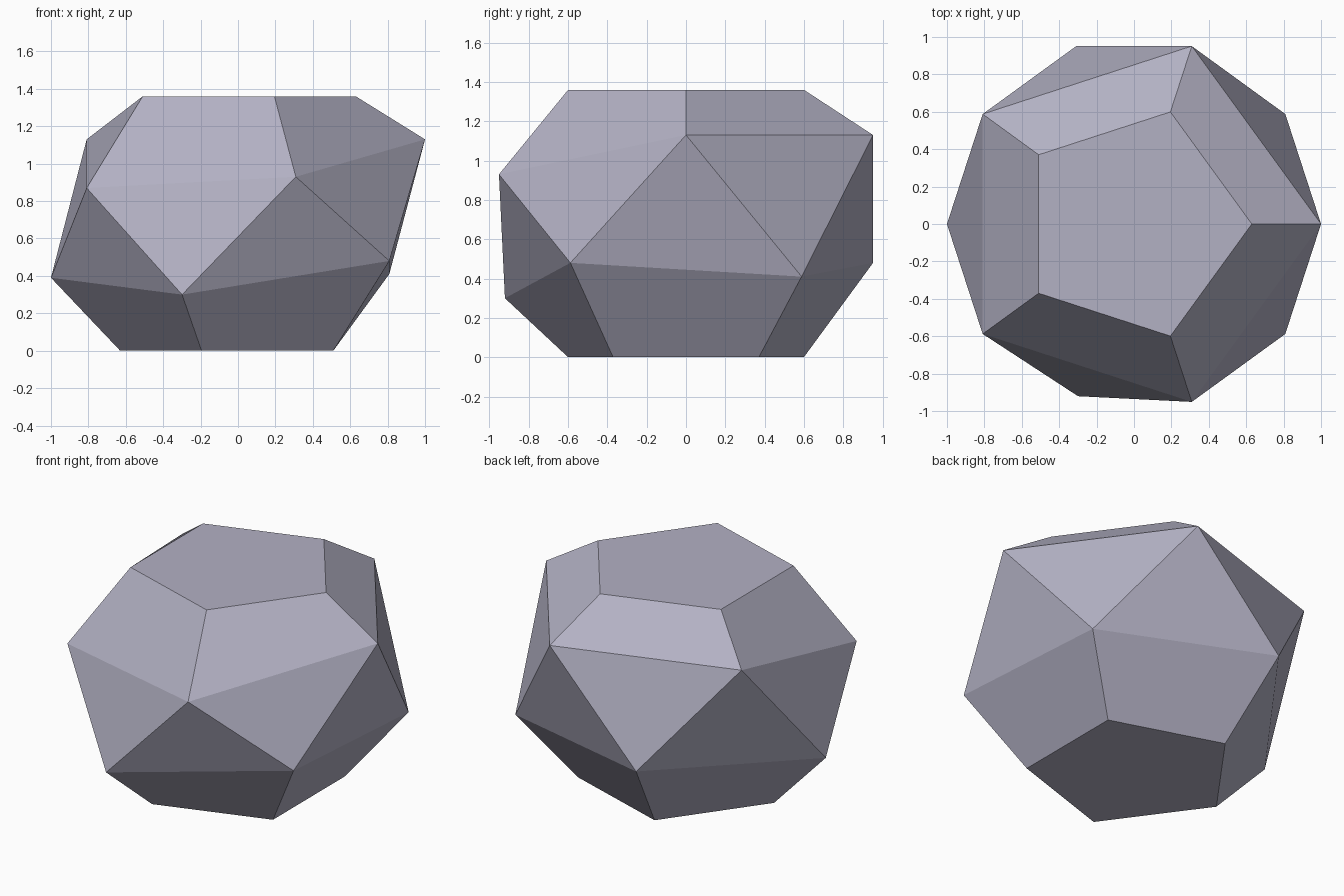
import bpy
import bmesh
from math import cos, sin, radians

default = bpy.data.objects.get("Cube")
if default:
    bpy.data.objects.remove(default, do_unlink=True)

HEIGHT = 1.36
CAP_RADIUS = 0.63


def ring(bm, start, radii, heights):
    """Five vertices spaced evenly around the z axis."""
    verts = []
    for i, (r, z) in enumerate(zip(radii, heights)):
        a = radians(start + 72 * i)
        verts.append(bm.verts.new((r * cos(a), r * sin(a), z)))
    return verts


bm = bmesh.new()

# Rings from bottom to top; the two middle rings have uneven heights
bottom = ring(bm, 36, [CAP_RADIUS] * 5, [0] * 5)
lower = ring(bm, 36, [1, 1, 1, 0.968, 1], [0.41, 0.48, 0.39, 0.30, 0.48])
upper = ring(bm, 0, [1] * 5, [1.13, 1.13, 1.13, 0.87, 0.93])
top = ring(bm, 0, [CAP_RADIUS] * 5, [HEIGHT] * 5)

# Flat caps, sloped quads next to them, and a zigzag triangle band between
bm.faces.new(top)
bm.faces.new(bottom[::-1])
for i in range(5):
    j = (i + 1) % 5
    bm.faces.new((upper[i], upper[j], top[j], top[i]))
    bm.faces.new((bottom[i], bottom[j], lower[j], lower[i]))
    bm.faces.new((upper[i], lower[i], upper[j]))
    bm.faces.new((lower[i], lower[j], upper[j]))
bmesh.ops.recalc_face_normals(bm, faces=bm.faces)

mesh = bpy.data.meshes.new("faceted_stone")
bm.to_mesh(mesh)
bm.free()
stone = bpy.data.objects.new("faceted_stone", mesh)
bpy.context.collection.objects.link(stone)

# Lavender grey stone
mat = bpy.data.materials.new("lavender_grey")
mat.use_nodes = True
colour = (0.45, 0.44, 0.55, 1)
mat.diffuse_color = colour
mat.node_tree.nodes["Principled BSDF"].inputs["Base Color"].default_value = colour
mesh.materials.append(mat)
